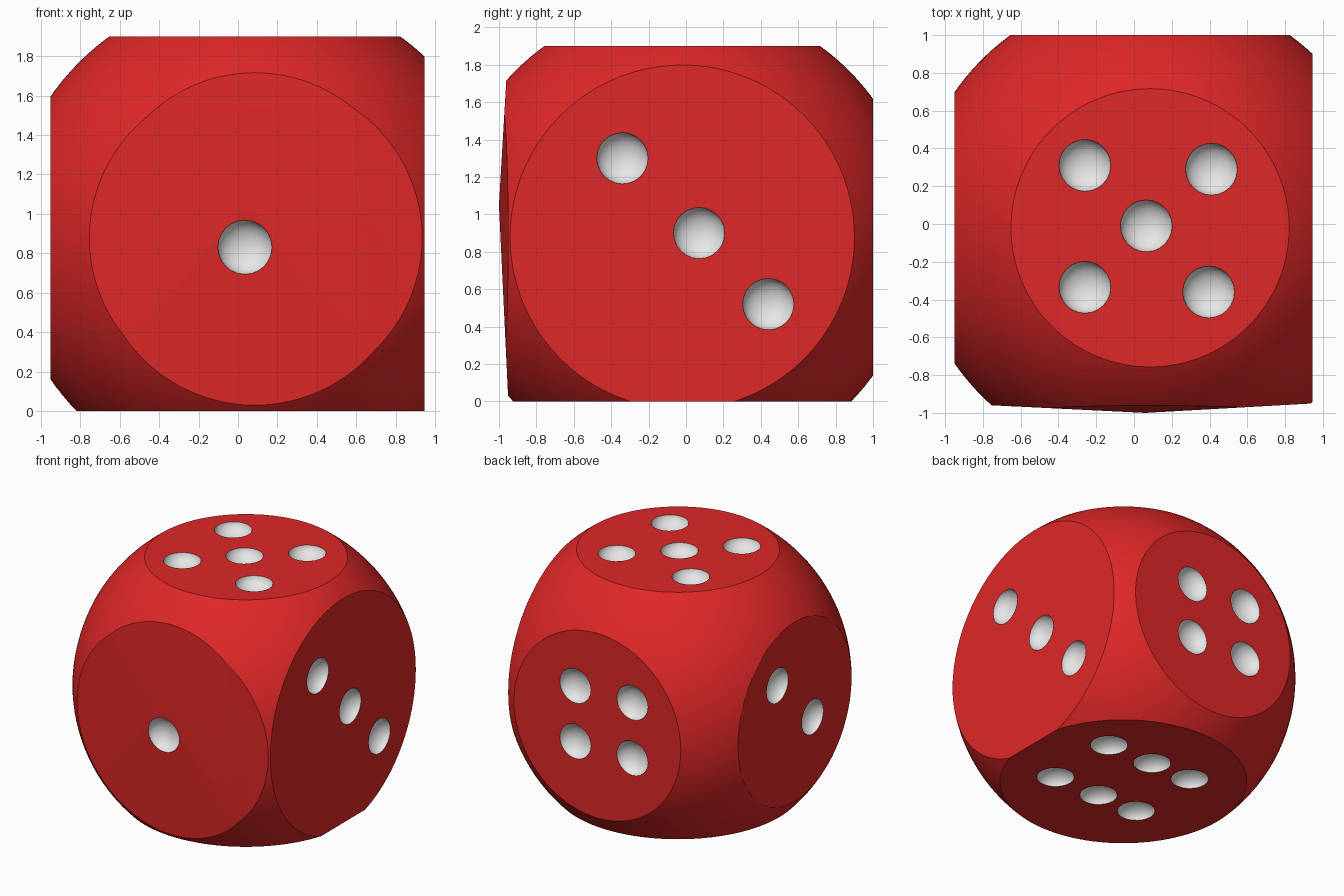
import bpy, bmesh, math
from mathutils import Matrix, Vector

if "Cube" in bpy.data.objects:
    bpy.data.objects.remove(bpy.data.objects["Cube"])

def material(name, rgb):
    m = bpy.data.materials.new(name)
    m.diffuse_color = (*rgb, 1)
    m.use_nodes = True
    m.node_tree.nodes["Principled BSDF"].inputs["Base Color"].default_value = m.diffuse_color
    return m

red = material("red", (0.74, 0.02, 0.02))
white = material("white", (0.8, 0.8, 0.8))

def make_object(name, bm):
    mesh = bpy.data.meshes.new(name)
    bmesh.ops.recalc_face_normals(bm, faces=bm.faces)
    bm.to_mesh(mesh)
    bm.free()
    ob = bpy.data.objects.new(name, mesh)
    bpy.context.collection.objects.link(ob)
    mesh.materials.append(red)
    mesh.materials.append(white)
    return ob

# Cube body, its front face raised to a very shallow point
X0, X1, Y0, Y1, Z1 = -0.95, 0.945, -0.95, 1.0, 1.9
bm = bmesh.new()
bmesh.ops.create_cube(bm, size=1)
for v in bm.verts:
    v.co = Vector((X1 if v.co.x > 0 else X0, Y1 if v.co.y > 0 else Y0, Z1 if v.co.z > 0 else 0))
bm.normal_update()
front = [f for f in bm.faces if f.normal.y < -0.9]
apex = bmesh.ops.poke(bm, faces=front)["verts"][0]
apex.co = Vector((0.06, -1.0, 1.05))
die = make_object("die_body", bm)

# Sphere that rounds off the corners
bm = bmesh.new()
bmesh.ops.create_uvsphere(bm, u_segments=128, v_segments=64, radius=1.26,
                          matrix=Matrix.Translation((0.085, -0.02, 0.878)))
rounder = make_object("corner_rounder", bm)

# Pips: outward direction, list of centres on that face
pips = [
    ((0, -1, 0), [(0.035, -0.988, 0.83)]),
    ((-1, 0, 0), [(X0, 0.2, 1.17), (X0, -0.245, 0.75)]),
    ((1, 0, 0), [(X1, -0.34, 1.3), (X1, 0.07, 0.9), (X1, 0.44, 0.52)]),
    ((0, 1, 0), [(x, Y1, z) for x in (0.28, -0.225) for z in (0.70, 1.145)]),
    ((0, 0, 1), [(-0.26, 0.31, Z1), (0.41, 0.29, Z1), (0.065, -0.01, Z1),
                 (-0.26, -0.335, Z1), (0.395, -0.36, Z1)]),
    ((0, 0, -1), [(x, y, 0) for x in (0.507, 0.096, -0.264) for y in (0.32, -0.29)]),
]
bm = bmesh.new()
for direction, centres in pips:
    d = Vector(direction)
    turn = d.to_track_quat('Z', 'Y').to_matrix().to_4x4()
    for c in centres:
        m = Matrix.Translation(Vector(c) + d * 0.012) @ turn @ Matrix.Diagonal((0.139, 0.139, 0.1, 1))
        bmesh.ops.create_uvsphere(bm, u_segments=24, v_segments=14, radius=1, matrix=m)
for f in bm.faces:
    f.material_index = 1
pip_cutter = make_object("pip_cutter", bm)

# Round the cube, then carve the pips
for cutter, operation in ((rounder, 'INTERSECT'), (pip_cutter, 'DIFFERENCE')):
    cutter.hide_render = True
    mod = die.modifiers.new(operation.lower(), 'BOOLEAN')
    mod.operation = operation
    mod.object = cutter
    mod.solver = 'EXACT'
    bpy.context.view_layer.objects.active = die
    bpy.ops.object.modifier_apply(modifier=mod.name)
for cutter in (rounder, pip_cutter):
    bpy.data.objects.remove(cutter)

# Smooth shading with crisp rims
die.select_set(True)
bpy.context.view_layer.objects.active = die
bpy.ops.object.shade_smooth_by_angle(angle=math.radians(18))
